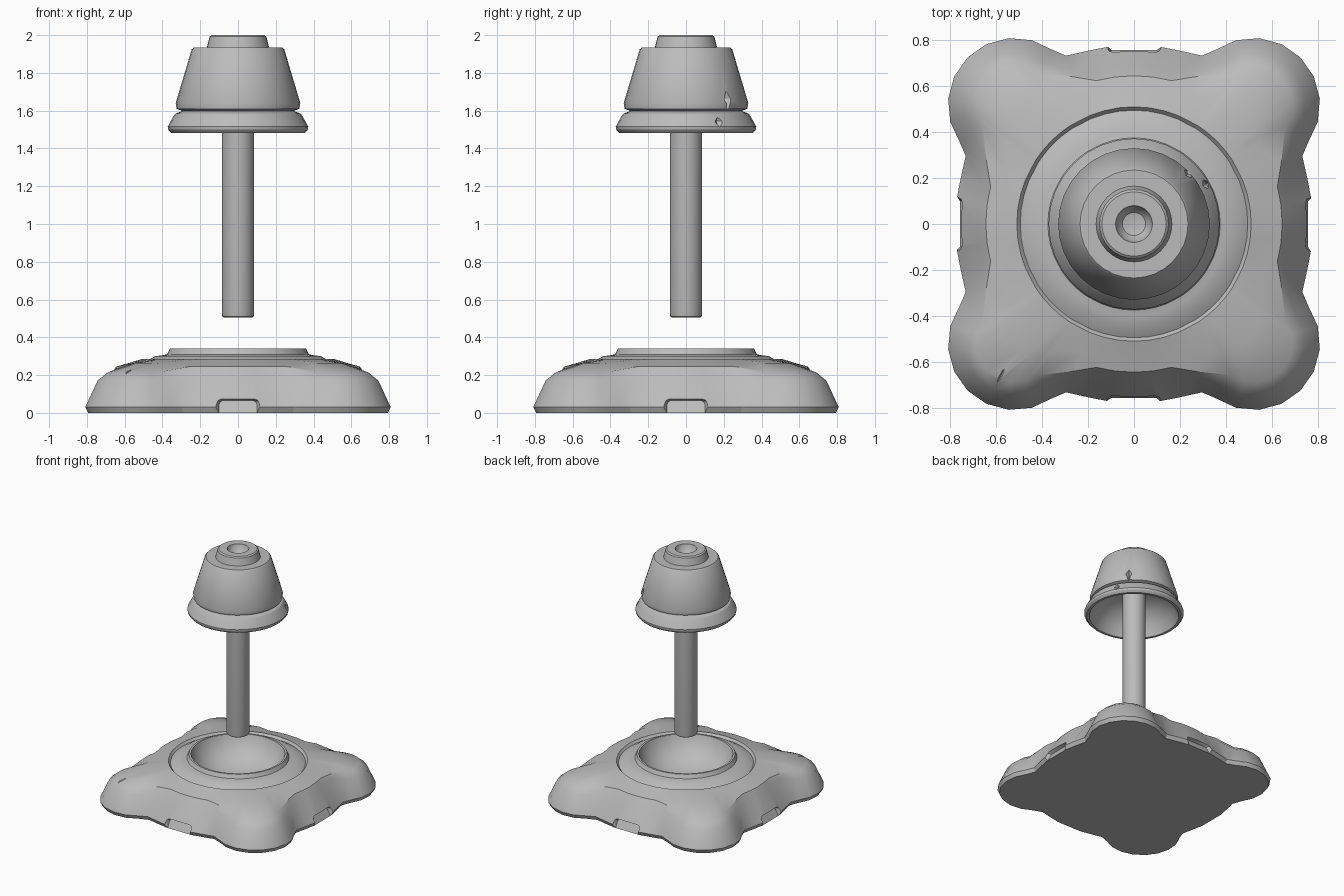
import bpy, bmesh
from math import sin, cos, pi, radians, hypot
from mathutils import Matrix, Vector

cube = bpy.data.objects.get("Cube")
if cube:
    bpy.data.objects.remove(cube, do_unlink=True)

GREY = (0.5, 0.5, 0.5, 1)
grey = bpy.data.materials.new("plain grey")
grey.use_nodes = True
grey.diffuse_color = GREY
grey.node_tree.nodes["Principled BSDF"].inputs["Base Color"].default_value = GREY


def finish(bm, name):
    bmesh.ops.recalc_face_normals(bm, faces=bm.faces)
    mesh = bpy.data.meshes.new(name)
    bm.to_mesh(mesh)
    bm.free()
    mesh.materials.append(grey)
    obj = bpy.data.objects.new(name, mesh)
    bpy.context.collection.objects.link(obj)
    return obj


def skin(rings, name, first_tip=None, last_tip=None):
    """Bridge closed rings of points; each end is a tip point or a flat cap."""
    bm = bmesh.new()
    loops = [[bm.verts.new(p) for p in ring] for ring in rings]
    n = len(loops[0])
    for a, b in zip(loops, loops[1:]):
        for i in range(n):
            j = (i + 1) % n
            bm.faces.new((a[i], a[j], b[j], b[i]))
    for loop, tip in ((loops[0], first_tip), (loops[-1], last_tip)):
        if tip is None:
            bm.faces.new(loop)
        else:
            t = bm.verts.new((0, 0, tip))
            for i in range(n):
                bm.faces.new((loop[i], loop[(i + 1) % n], t))
    return finish(bm, name)


def circle(r, z, n):
    return [(r * cos(2 * pi * i / n), r * sin(2 * pi * i / n), z) for i in range(n)]


def carve(obj, cutters):
    bpy.context.view_layer.objects.active = obj
    for c in cutters:
        c.hide_render = True
        mod = obj.modifiers.new("cut", 'BOOLEAN')
        mod.operation = 'DIFFERENCE'
        mod.solver = 'EXACT'
        mod.object = c
        bpy.ops.object.modifier_apply(modifier=mod.name)
    for c in cutters:
        bpy.data.objects.remove(c, do_unlink=True)


def smooth(obj, angle=30):
    bpy.ops.object.select_all(action='DESELECT')
    obj.select_set(True)
    bpy.context.view_layer.objects.active = obj
    bpy.ops.object.shade_smooth_by_angle(angle=radians(angle))


def chip(name, place, turn, size):
    """Diamond shaped cutter for nicks and scratches."""
    bm = bmesh.new()
    m = Matrix.Translation(place) @ Matrix.Rotation(turn, 4, 'Z') @ Matrix.Diagonal((*size, 1))
    bmesh.ops.create_uvsphere(bm, u_segments=4, v_segments=2, radius=1, matrix=m)
    return finish(bm, name)


def on_circle(r, degrees, z):
    return Vector((r * cos(radians(degrees)), r * sin(radians(degrees)), z))


# Four-lobed base outline: lobes, creases and shallow sides
LOBE_AXIS = 0.735


def outline(lobe, crease, side, z_lobe, z_side):
    pts = []
    for q in range(4):
        axis = radians(45 + 90 * q)
        quarter = []
        for k in range(-4, 5):
            a = radians(20 * k)
            quarter.append((LOBE_AXIS + lobe * cos(a), lobe * sin(a), z_lobe))
        for k in range(7):
            a = radians(23 + 44 * k / 6)
            r = crease if k in (0, 6) else side
            quarter.append((r * cos(a), r * sin(a), z_side))
        pts += [(x * cos(axis) - y * sin(axis), x * sin(axis) + y * cos(axis), z)
                for x, y, z in quarter]
    return pts


# Base: lobed wall, domed shoulder, groove, raised ring and bowl
rings = [outline(0.275, 0.775, 0.765, 0, 0),
         outline(0.29, 0.79, 0.78, 0.03, 0.03),
         outline(0.225, 0.715, 0.67, 0.17, 0.21),
         outline(0.17, 0.69, 0.645, 0.215, 0.245)]
shoulder = rings[-1]


def round_ring(r, z):
    return [(x * r / hypot(x, y), y * r / hypot(x, y), z) for x, y, _ in shoulder]


rim = round_ring(0.51, 0.285)
rings.append([((a[0] + b[0]) / 2, (a[1] + b[1]) / 2, 0.264) for a, b in zip(shoulder, rim)])
rings.append(rim)
for r, z in ((0.495, 0.268), (0.44, 0.3), (0.4, 0.305), (0.375, 0.31), (0.36, 0.34),
             (0.345, 0.34), (0.325, 0.28), (0.27, 0.21), (0.19, 0.16), (0.1, 0.135)):
    rings.append(round_ring(r, z))
base = skin(rings, "base", last_tip=0.13)

# Notches in the middle of each base side, plus one scratch
cutters = []
for q in range(4):
    corner = [(0.1, -0.03), (0.1, 0.045), (0.094, 0.059), (0.08, 0.065)]
    shape = corner + [(-x, z) for x, z in reversed(corner)]
    inner = [(x, -0.757 + 0.55 * z, z) for x, z in shape]
    outer = [(x * 1.9, -0.92, z * 1.9) for x, z in shape]
    cutter = skin([inner, outer], "notch_cutter")
    cutter.data.transform(Matrix.Rotation(q * pi / 2, 4, 'Z'))
    cutters.append(cutter)
cutters.append(chip("scratch_cutter", (-0.605, -0.71, 0.225), radians(-27), (0.02, 0.1, 0.03)))
carve(base, cutters)
smooth(base)

# Stem with softened lower edge
stem = skin([circle(r, z, 24) for r, z in
             ((0.075, 0.505), (0.083, 0.51), (0.086, 0.525), (0.086, 1.85))], "stem")
smooth(stem)

# Hollow head: dished cap, tapered body, groove, flange and inner dome
profile = [(0.05, 1.94), (0.072, 1.965), (0.08, 2.0), (0.14, 2.0), (0.15, 1.992),
           (0.165, 1.935), (0.235, 1.935), (0.245, 1.925), (0.33, 1.64), (0.325, 1.61),
           (0.295, 1.598), (0.33, 1.585), (0.345, 1.565), (0.372, 1.515), (0.37, 1.5),
           (0.355, 1.483), (0.335, 1.483), (0.3, 1.56), (0.235, 1.64), (0.13, 1.69)]
head = skin([circle(r, z, 32) for r, z in profile], "head", 1.93, 1.705)
carve(head, [
    chip("body_nick_cutter", on_circle(0.325, 43, 1.665), radians(43), (0.035, 0.025, 0.07)),
    chip("flange_nick_cutter", on_circle(0.36, 29, 1.545), radians(29), (0.03, 0.025, 0.05)),
])
smooth(head)
